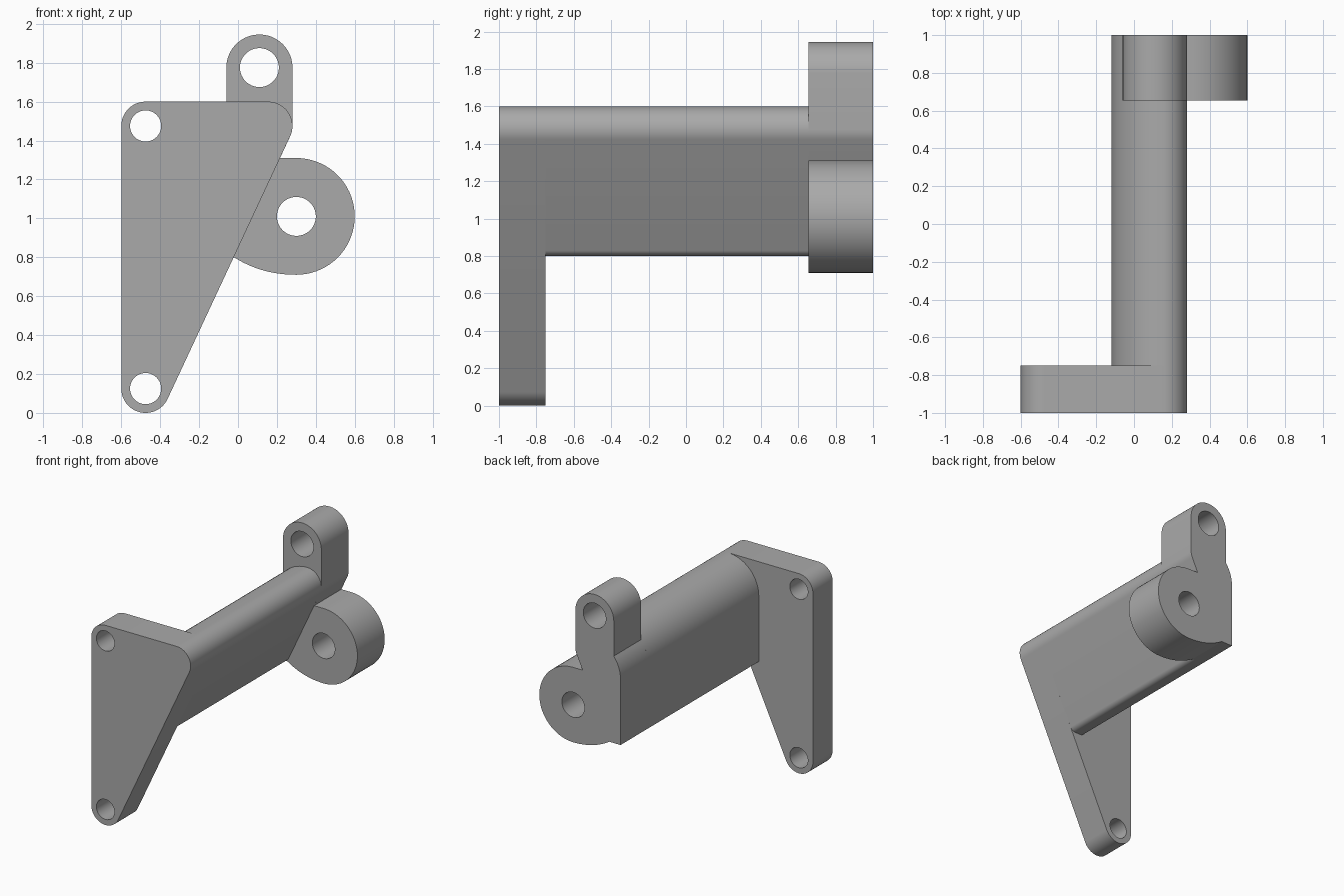
import bpy, bmesh, math
from mathutils import Vector

cube = bpy.data.objects.get("Cube")
if cube:
    bpy.data.objects.remove(cube, do_unlink=True)

grey = bpy.data.materials.new("machined grey")
grey.use_nodes = True
COLOR = (0.40, 0.40, 0.40, 1)
grey.diffuse_color = COLOR
grey.node_tree.nodes["Principled BSDF"].inputs["Base Color"].default_value = COLOR


def arc(cx, cz, r, a0, a1):
    """Points on an arc, angles in degrees."""
    n = max(4, round(abs(a1 - a0) / 5))
    angles = [math.radians(a0 + (a1 - a0) * i / n) for i in range(n + 1)]
    return [(cx + r * math.cos(a), cz + r * math.sin(a)) for a in angles]


def bezier(p0, p1, p2, n=12):
    p0, p1, p2 = Vector(p0), Vector(p1), Vector(p2)
    return [tuple(p0 * (1 - t) ** 2 + p1 * 2 * t * (1 - t) + p2 * t * t)
            for t in (i / n for i in range(n + 1))]


def extrude_profile(name, outline, y0, y1, holes=()):
    """Fill an xz outline with round holes and extrude it along y."""
    bm = bmesh.new()
    loops = [outline] + [arc(x, z, r, 0, 360)[:-1] for x, z, r in holes]
    for loop in loops:
        verts = [bm.verts.new((x, y0, z)) for x, z in loop]
        for a, b in zip(verts, verts[1:] + verts[:1]):
            bm.edges.new((a, b))
    bmesh.ops.triangle_fill(bm, edges=bm.edges[:], use_beauty=True, normal=(0, -1, 0))
    ext = bmesh.ops.extrude_face_region(bm, geom=bm.faces[:], use_keep_orig=True)
    moved = [g for g in ext["geom"] if isinstance(g, bmesh.types.BMVert)]
    bmesh.ops.translate(bm, verts=moved, vec=(0, y1 - y0, 0))
    bmesh.ops.recalc_face_normals(bm, faces=bm.faces[:])
    mesh = bpy.data.meshes.new(name)
    bm.to_mesh(mesh)
    bm.free()
    mesh.materials.append(grey)
    obj = bpy.data.objects.new(name, mesh)
    bpy.context.collection.objects.link(obj)
    bpy.ops.object.select_all(action="DESELECT")
    obj.select_set(True)
    bpy.context.view_layer.objects.active = obj
    bpy.ops.object.shade_smooth_by_angle(angle=math.radians(20))


SLANT = -25        # direction the sloping side faces
FRONT, PLATE_BACK, LUG_FRONT, BACK = -1, -0.75, 0.655, 1
corner = (0.155, 1.475, 0.125)     # rounded corner shared by plate and bar
shoulder = (0.155, 1.325, 0.275)   # large round on the bar's other side

# Triangular mounting plate with two bolt holes
plate = (arc(*corner, SLANT, 90) + arc(-0.475, 1.475, 0.125, 90, 180)
         + arc(-0.475, 0.125, 0.125, 180, 360 + SLANT))
extrude_profile("mounting_plate", plate, FRONT, PLATE_BACK,
                [(-0.475, 1.475, 0.08), (-0.475, 0.125, 0.08)])

# Long connecting bar
bar = (arc(*corner, SLANT, 90) + arc(*shoulder, 90, 180)[1:]
       + [(-0.12, 0.8)] + arc(-0.054, 0.85, 0.05, 270, 360 + SLANT))
extrude_profile("connecting_bar", bar, PLATE_BACK, LUG_FRONT)

# End block with an upper lug and a round side boss
end = (arc(0.11, 1.775, 0.17, 0, 180) + arc(*shoulder, 141.4, 180)
       + [(-0.12, 0.8)] + bezier((-0.02, 0.8), (0.12, 0.71), (0.3, 0.71))
       + arc(0.3, 1.01, 0.3, -90, 90)[1:] + [(0.216, 1.31)]
       + arc(*corner, SLANT, 0))
extrude_profile("end_lugs", end, LUG_FRONT, BACK,
                [(0.11, 1.775, 0.1), (0.3, 1.01, 0.1)])
